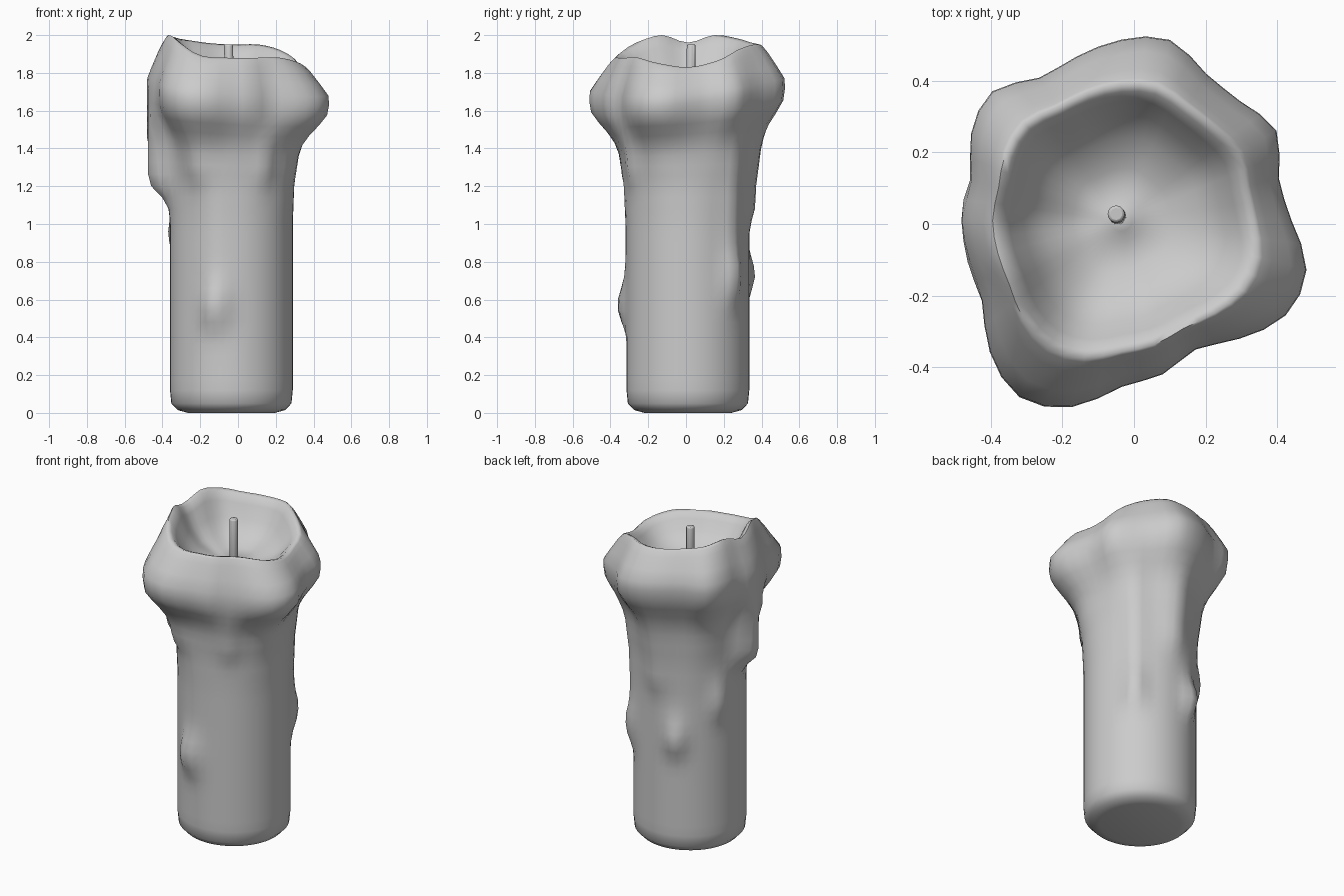
import bpy, bmesh, math

if "Cube" in bpy.data.objects:
    bpy.data.objects.remove(bpy.data.objects["Cube"])

CX, CY = -0.035, 0.01      # axis of the candle body
SEGS = 48
BODY_R = 0.325

# Bulging lip: outer radius every 15 degrees and crest height every 22.5 degrees from +x
LIP_R = [.475, .455, .50, .47, .473, .522, .505, .475, .46, .51, .485, .435,
         .447, .44, .45, .52, .57, .54, .465, .445, .415, .467, .53, .535]
LIP_Z = [1.83, 1.86, 1.92, 1.95, 1.95, 1.96, 1.98, 2.0, 1.96, 2.0, 1.96, 1.89, 1.88, 1.88, 1.88, 1.85]

# Wax runs: angle, lowest z, highest z, angular width, thickness
DRIPS = [(186, 1.23, 1.58, 12, .11), (240, 1.3, 1.45, 12, .035),
         (255, .53, .57, 13, .05), (255, .6, 1.2, 12, .012),
         (110, .72, .73, 10, .055), (155, .94, .96, 9, .04),
         (45, .67, .70, 10, .04), (45, .8, 1.45, 9, .025),
         (88, 1.1, 1.4, 12, .028), (300, 1.3, 1.45, 9, .03)]

# Share of the lip bulge present at each height below the lip
SWELL = [(0, 0), (1.0, 0), (1.2, .05), (1.4, .21), (1.47, .36), (1.56, .74), (1.62, .95), (1.68, 1)]


def around(values, ang):
    """Smooth periodic (Catmull-Rom) lookup."""
    n = len(values)
    f = ang / (2 * math.pi) * n
    i = int(math.floor(f))
    t = f - i
    a, b, c, d = (values[(i + k) % n] for k in (-1, 0, 1, 2))
    return b + .5 * t * (c - a + t * (2*a - 5*b + 4*c - d + t * (3*(b - c) + d - a)))


def lookup(table, z):
    for (z0, v0), (z1, v1) in zip(table, table[1:]):
        if z <= z1:
            return v0 + (v1 - v0) * (z - z0) / (z1 - z0)
    return table[-1][1]


def drip(ang, z):
    total = 0
    for a, lo, hi, width, amp in DRIPS:
        da = (math.degrees(ang) - a + 180) % 360 - 180
        dz = max(lo - z, 0) / .09 + max(z - hi, 0) / .12
        total += amp * math.exp(-(da / width) ** 2 - dz ** 2)
    return total


def column(ang):
    """Radius/height profile of the wax at one angle, from base to basin floor."""
    lip, top = around(LIP_R, ang), around(LIP_Z, ang)
    shift = .045 * math.sin(ang) - .04 * math.cos(ang)
    pts = [(.23, 0), (.285, .015), (.318, .05)]
    z = .12
    while z < 1.685:
        r = BODY_R + (lip - BODY_R) * lookup(SWELL, z) + drip(ang, z)
        if z > .9:
            r = min(r, max(lip, BODY_R + .12))
        pts.append((r, z + shift * max(0, (z - 1.2) / .48)))
        z += .06
    z0 = 1.70 + shift
    crest = .19 + .38 * lip
    for t, k in ((.15, .98), (.45, .68), (.8, .3), (.95, .1), (1, 0)):
        pts.append((crest + (lip - crest) * k, z0 + (top - z0) * t))
    # inner wall and floor of the melted basin
    floor = 1.69
    for k, h in ((.94, .96), (.87, .8), (.76, .5), (.6, .24), (.38, .08)):
        pts.append((crest * k, floor + (top - floor) * h))
    pts += [(.06, floor), (.03, floor + .025)]
    return pts


# Wax body
bm = bmesh.new()
cols = []
for s in range(SEGS):
    a = 2 * math.pi * s / SEGS
    cols.append([bm.verts.new((CX + r * math.cos(a), CY + r * math.sin(a), z)) for r, z in column(a)])
for s in range(SEGS):
    c, d = cols[s], cols[(s + 1) % SEGS]
    for i in range(len(c) - 1):
        bm.faces.new((c[i], d[i], d[i + 1], c[i + 1]))
bm.faces.new([c[0] for c in reversed(cols)])
bm.faces.new([c[-1] for c in cols])
bmesh.ops.recalc_face_normals(bm, faces=bm.faces)
mesh = bpy.data.meshes.new("wax_body")
bm.to_mesh(mesh)
bm.free()
body = bpy.data.objects.new("wax_body", mesh)
bpy.context.collection.objects.link(body)

# Wick: short, slightly leaning cord with a rounded tip
bpy.ops.mesh.primitive_cylinder_add(vertices=10, radius=.025, depth=.28, location=(-.045, .022, 1.81))
wick = bpy.context.object
wick.name = "wick"
for v in wick.data.vertices:
    if v.co.z > 0:
        v.co.x -= .005
        v.co.y += .006
bev = wick.modifiers.new("tip", 'BEVEL')
bev.width = .008
bev.segments = 2

# Smooth shading
for ob in (body, wick):
    bpy.ops.object.select_all(action='DESELECT')
    ob.select_set(True)
    bpy.context.view_layer.objects.active = ob
    bpy.ops.object.shade_smooth_by_angle(angle=math.radians(75))
